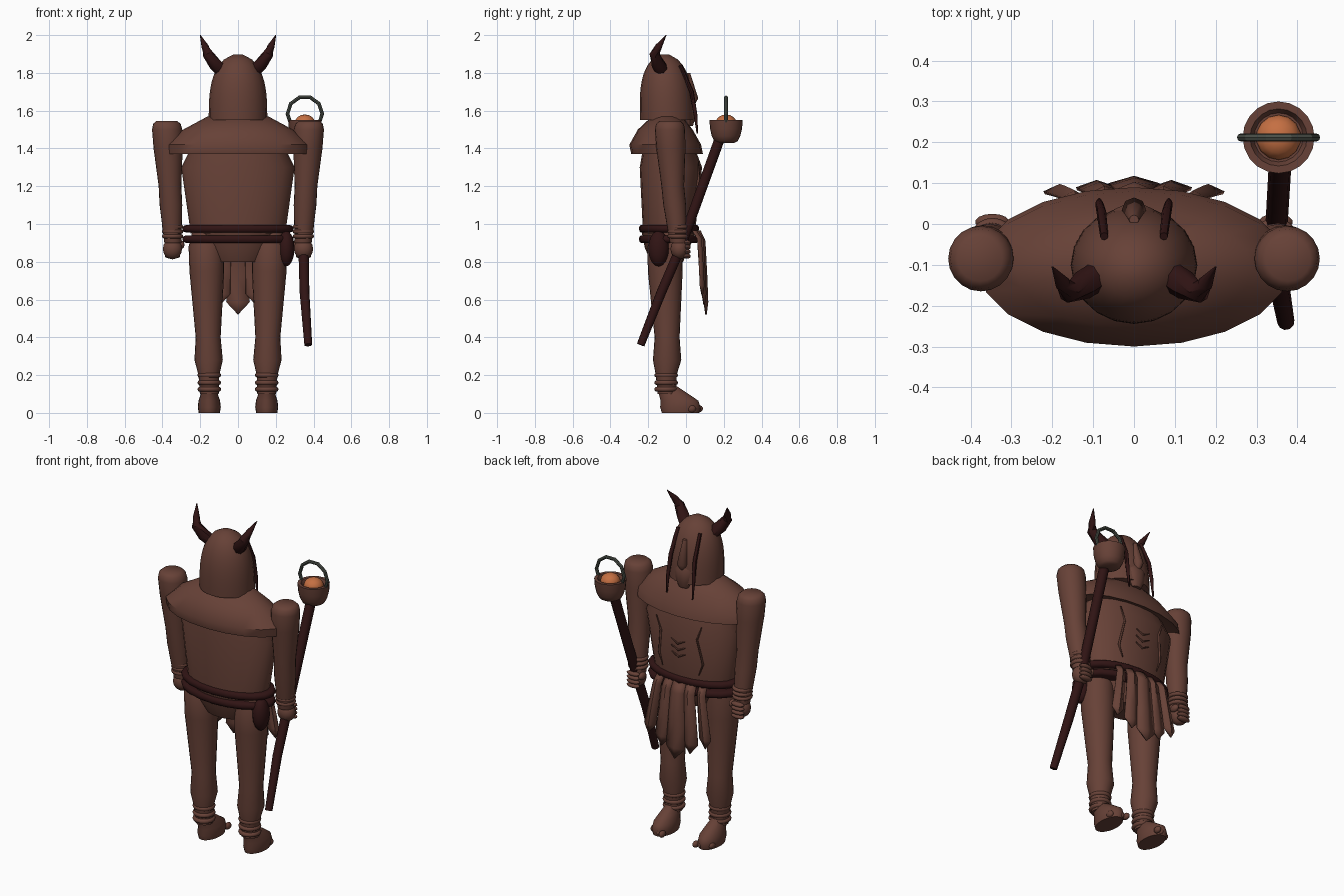
import bpy, bmesh
from math import sin, cos, pi, sqrt
from mathutils import Vector

if "Cube" in bpy.data.objects:
    bpy.data.objects.remove(bpy.data.objects["Cube"])


def material(name, *rgb):
    mat = bpy.data.materials.new(name)
    mat.use_nodes = True
    mat.diffuse_color = (*rgb, 1)
    mat.node_tree.nodes["Principled BSDF"].inputs["Base Color"].default_value = (*rgb, 1)
    return mat


BROWN = material("brown hide", .135, .053, .038)
DARK = material("dark red brown", .03, .007, .007)
METAL = material("grey metal", .07, .08, .065)
EMBER = material("orange ember", .56, .16, .055)


def finish(name, bm, mat):
    bmesh.ops.recalc_face_normals(bm, faces=bm.faces)
    mesh = bpy.data.meshes.new(name)
    bm.to_mesh(mesh)
    bm.free()
    mesh.materials.append(mat)
    part = bpy.data.objects.new(name, mesh)
    bpy.context.collection.objects.link(part)
    bpy.ops.object.select_all(action="DESELECT")
    part.select_set(True)
    bpy.context.view_layer.objects.active = part
    bpy.ops.object.shade_smooth_by_angle(angle=pi / 4)
    return part


def mirror(part):
    """Repeat a part on the other side of the body."""
    part.modifiers.new("other side", "MIRROR").use_mirror_merge = False


def circle(sides):
    turns = [2 * pi * i / sides for i in range(sides)]
    return [Vector((cos(a), sin(a), 0)) for a in turns]


def skin(name, loops, mat):
    """Bridge equal loops of points and cap both ends."""
    bm = bmesh.new()
    rows = [[bm.verts.new(point) for point in loop] for loop in loops]
    for low, high in zip(rows, rows[1:]):
        for i in range(len(low)):
            bm.faces.new((low[i - 1], low[i], high[i], high[i - 1]))
    bm.faces.new(rows[0])
    bm.faces.new(rows[-1])
    return finish(name, bm, mat)


def loft(name, rings, mat, x=0, depth=1, lean=0, sides=20):
    """Level rings given as (z, y, half width); depth squashes them along y."""
    base = rings[0][0]
    return skin(name, [[(x + lean * (z - base) + p.x * r, y + p.y * r * depth, z)
                        for p in circle(sides)] for z, y, r in rings], mat)


def band(name, z, y, radius, height, mat, x=0, depth=1):
    """Rounded strap wrapped round a limb or the waist."""
    arc = [pi * k / 4 for k in range(5)]
    rings = [(z - height * cos(a), y, radius + height * sin(a)) for a in arc]
    return loft(name, rings, mat, x, depth)


def tube(name, points, radii, mat, sides=8):
    path = [Vector(p) for p in points]
    loops = []
    for i, (centre, radius) in enumerate(zip(path, radii)):
        along = path[min(i + 1, len(path) - 1)] - path[max(i - 1, 0)]
        turn = along.to_track_quat("Z", "Y")
        loops.append([centre + turn @ p * radius for p in circle(sides)])
    return skin(name, loops, mat)


def ball(name, centre, size, mat):
    bm = bmesh.new()
    bmesh.ops.create_uvsphere(bm, u_segments=14, v_segments=8, radius=1)
    bmesh.ops.scale(bm, vec=size, verts=bm.verts)
    bmesh.ops.translate(bm, vec=centre, verts=bm.verts)
    return finish(name, bm, mat)


# Torso, shoulder mantle and hips
loft("torso", [(.95, -.09, .25), (1.3, -.08, .3), (1.5, -.1, .2)], BROWN, depth=.55)
loft("shoulder_mantle", [(1.39, -.1, .28), (1.37, -.1, .38), (1.42, -.11, .38),
                         (1.5, -.11, .29), (1.57, -.1, .16)], BROWN, depth=.5)
loft("hips", [(.8, -.1, .13), (.87, -.1, .18), (.98, -.09, .23)], BROWN, depth=.65)

# Belt and pouch
for height in (.92, .975):
    band("belt_strap", height, -.09, .275, .02, DARK, depth=.54)
ball("belt_pouch", (.255, -.145, .87), (.045, .055, .095), DARK)


# Scars lying on the chest
def chest(x, z):
    half_width = .25 + (z - .95) / 7
    return x, .55 * sqrt(half_width ** 2 - x ** 2) - .08, z


for height in (1.12, 1.16, 1.2):
    tube("belly_scar", [chest(x, height + abs(x) / 2) for x in (-.045, 0, .045)],
         (.003, .006, .003), BROWN)
mirror(tube("side_scar", [chest(.12, 1.03), chest(.145, 1.1), chest(.12, 1.25), chest(.15, 1.33)],
            (.003, .006, .006, .003), BROWN))

# Hooded head rounded off by a dome rule, with nose and chin
steps = [k / 12 for k in range(12)] + [.99]
loft("head", [(1.55 + .35 * t, -.1 - t / 80, .155 * sqrt(1 - t ** 3)) for t in steps],
     BROWN, depth=.92)
loft("nose", [(1.63, .03, .015), (1.665, .035, .03), (1.8, .01, .012)], BROWN, sides=8)
loft("chin", [(1.52, .02, .03), (1.56, .02, .05), (1.62, .015, .06), (1.66, 0, .05)],
     BROWN, depth=.6, sides=10)

# Horns and hanging braids
mirror(tube("horn", [(.085, -.125, 1.81), (.125, -.15, 1.85), (.16, -.165, 1.9),
                     (.175, -.145, 1.94), (.2, -.105, 2)],
            (.036, .036, .028, .019, .002), DARK))
mirror(tube("braid", [(.073, -.03, 1.84), (.08, .03, 1.7), (.085, .05, 1.58), (.085, .06, 1.48)],
            (.01, .012, .01, .004), DARK))

# Arms, wrist wraps and fists
mirror(loft("arm", [(.9, -.04, .045), (1.1, -.06, .06), (1.2, -.07, .06), (1.4, -.08, .077),
                    (1.5, -.085, .08), (1.53, -.085, .073), (1.546, -.085, .055)],
            BROWN, x=.345, lean=.05))
for k in range(3):
    mirror(band("wrist_wrap", .935 + k / 40, -.042, .046, .011, BROWN, x=.346))
mirror(ball("fist", (.347, -.035, .868), (.052, .047, .055), BROWN))
for k in range(4):
    mirror(ball("finger", (.347, .005, .83 + k / 42), (.042, .02, .014), BROWN))
mirror(ball("thumb", (.3, -.015, .89), (.017, .03, .022), BROWN))

# Legs, ankle wraps, feet and toes
mirror(loft("leg", [(.1, -.1, .05), (.2, -.105, .055), (.28, -.1, .075), (.4, -.1, .066),
                    (.75, -.11, .092), (.88, -.11, .094), (.95, -.1, .075)],
            BROWN, x=.152, lean=.02))
for height in (.125, .16, .2):
    mirror(band("ankle_wrap", height, -.105, .05, .013, BROWN, x=.152))
mirror(loft("foot", [(0, -.03, .056), (.03, -.03, .061), (.065, -.035, .057),
                     (.1, -.065, .045), (.14, -.1, .03)], BROWN, x=.152, depth=1.75))
for k in range(4):
    mirror(ball("toe", (.112 + k / 37, .065 - k / 80, .022), (.016, .025, .02), BROWN))

# Ragged loincloth: folded strips fanning outwards
for k in range(-2, 3):
    width, bottom = .06 - abs(k) / 90, .52 + abs(k) / 20
    bm = bmesh.new()
    rows = []
    for t, y in ((0, .06), (.12, .085), (.55, .095), (.85, .1)):
        x, z = k * (.07 + t / 40), .965 + (bottom - .965) * t
        hang = y - abs(k) / 100
        rows.append([bm.verts.new((x + side * width * (.7 + .4 * t),
                                   hang if side else hang + .018, z)) for side in (-1, 0, 1)])
    tip = bm.verts.new((k * .095, hang + .01, bottom))
    for high, low in zip(rows, rows[1:]):
        for i in (0, 1):
            bm.faces.new((high[i], high[i + 1], low[i + 1], low[i]))
    for i in (0, 1):
        bm.faces.new((low[i], low[i + 1], tip))
    strip = finish("loincloth_strip", bm, BROWN)
    strip.modifiers.new("thickness", "SOLIDIFY").thickness = .008

# Staff with fire bowl, ember and ring
bowl_x, bowl_y = .354, .212
tube("staff", [(.372, -.24, .36), (.352, -.13, .64), (.347, -.035, .86),
               (.36, .185, 1.47)], (.021, .026, .027, .028), DARK, sides=10)
arc = [pi * k / 8 for k in range(5)]
bowl = [(1.55 - .12 * cos(a), bowl_y, .045 + .043 * sin(a)) for a in arc]
loft("fire_bowl", bowl + [(1.55, bowl_y, .07), (1.53, bowl_y, .06)], BROWN, x=bowl_x)
ball("ember", (bowl_x, bowl_y, 1.535), (.055, .055, .045), EMBER)
bpy.ops.mesh.primitive_torus_add(major_segments=10, minor_segments=8, major_radius=.092,
                                 minor_radius=.01, location=(bowl_x, bowl_y, 1.583),
                                 rotation=(pi / 2, 0, 0))
ring = bpy.context.object
ring.name = "bowl_ring"
ring.data.materials.append(METAL)
